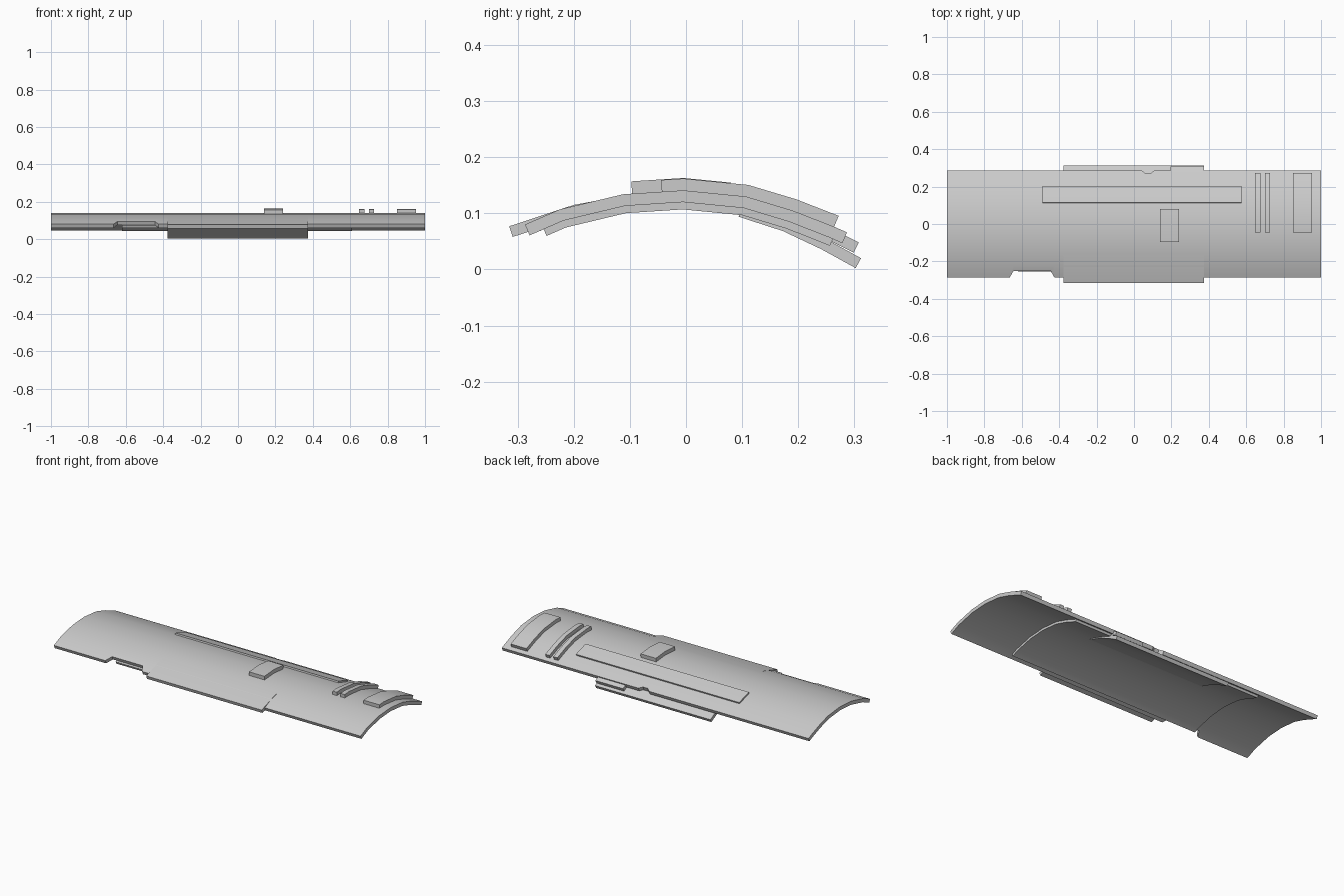
import bpy, bmesh, math

if "Cube" in bpy.data.objects:
    bpy.data.objects.remove(bpy.data.objects["Cube"])

# Outer cross-section (y, z) of the main cover and its flaps
COVER = [(-.287, .08), (-.225, .107), (-.112, .134), (-.005, .141),
         (.107, .13), (.19, .105), (.262, .077), (.287, .066)]
FRONT = [(-.315, .077), (-.2, .115), (-.13, .128)]
BACK = [(.10, .113), (.18, .087), (.25, .054), (.312, .02)]
TAB = [(.19, .102), (.25, .077), (.308, .048)]


def height(curve, y):
    for (y0, z0), (y1, z1) in zip(curve, curve[1:]):
        if y <= y1:
            break
    return z0 + (z1 - z0) * (y - y0) / (y1 - y0)


def point(curve, y, h):
    """Point on the curve at y, moved h along the outward normal."""
    e = .012
    s = (height(curve, y + e) - height(curve, y - e)) / (2 * e)
    n = math.hypot(1, s)
    return y - s / n * h, height(curve, y) + h / n


def shell(name, curve, stations, low, high):
    """Curved plate; stations are (x, y_front, y_back), low/high are offsets."""
    ya = max(s[1] for s in stations)
    yb = min(s[2] for s in stations)
    inner = [p[0] for p in curve if ya + .008 < p[0] < yb - .008]
    bm = bmesh.new()
    grids = []
    for h in (high, low):
        grids.append([[bm.verts.new((x, *point(curve, y, h)))
                       for y in [y0] + inner + [y1]] for x, y0, y1 in stations])
    top, bot = grids
    n, m = len(stations), len(inner) + 2
    for i in range(n - 1):
        for j in range(m - 1):
            for g in grids:
                bm.faces.new((g[i][j], g[i + 1][j], g[i + 1][j + 1], g[i][j + 1]))
        for j in (0, m - 1):
            bm.faces.new((top[i][j], top[i + 1][j], bot[i + 1][j], bot[i][j]))
    for j in range(m - 1):
        for i in (0, n - 1):
            bm.faces.new((top[i][j], top[i][j + 1], bot[i][j + 1], bot[i][j]))
    bmesh.ops.recalc_face_normals(bm, faces=bm.faces)
    me = bpy.data.meshes.new(name)
    bm.to_mesh(me)
    bm.free()
    ob = bpy.data.objects.new(name, me)
    bpy.context.collection.objects.link(ob)
    bpy.ops.object.select_all(action='DESELECT')
    ob.select_set(True)
    bpy.context.view_layer.objects.active = ob
    bpy.ops.object.shade_smooth_by_angle(angle=math.radians(30))
    return ob


def plate(name, curve, x0, x1, y0, y1, low, high):
    return shell(name, curve, [(x0, y0, y1), (x1, y0, y1)], low, high)


# Main cover, with a wide notch at the front and a small one at the back
F, B = -.287, .287
shell("main_cover", COVER, [
    (-1, F, B), (-.665, F, B), (-.645, -.252, B), (-.445, -.252, B), (-.425, F, B),
    (.04, F, B), (.06, F, .272), (.09, F, .272), (.11, F, B), (1, F, B)], -.021, 0)

# Liner under the cover
plate("inner_liner", COVER, -.62, .61, -.262, .27, -.034, -.0205)

# Side flaps and small rear tab
plate("front_flap", FRONT, -.378, .375, -.315, -.13, -.02, 0)
plate("back_flap", BACK, -.378, .375, .10, .312, -.02, 0)
plate("back_tab", TAB, .195, .375, .19, .308, -.02, 0)

# Raised pads and long strip on top
plate("centre_pad", COVER, .14, .24, -.096, .078, -.002, .022)
for name, x0, x1 in (("rib_1", .648, .675), ("rib_2", .7, .727), ("end_pad", .85, .953)):
    plate(name, COVER, x0, x1, -.043, .264, -.002, .021)
plate("long_strip", COVER, -.49, .575, .112, .2, -.002, .009)
